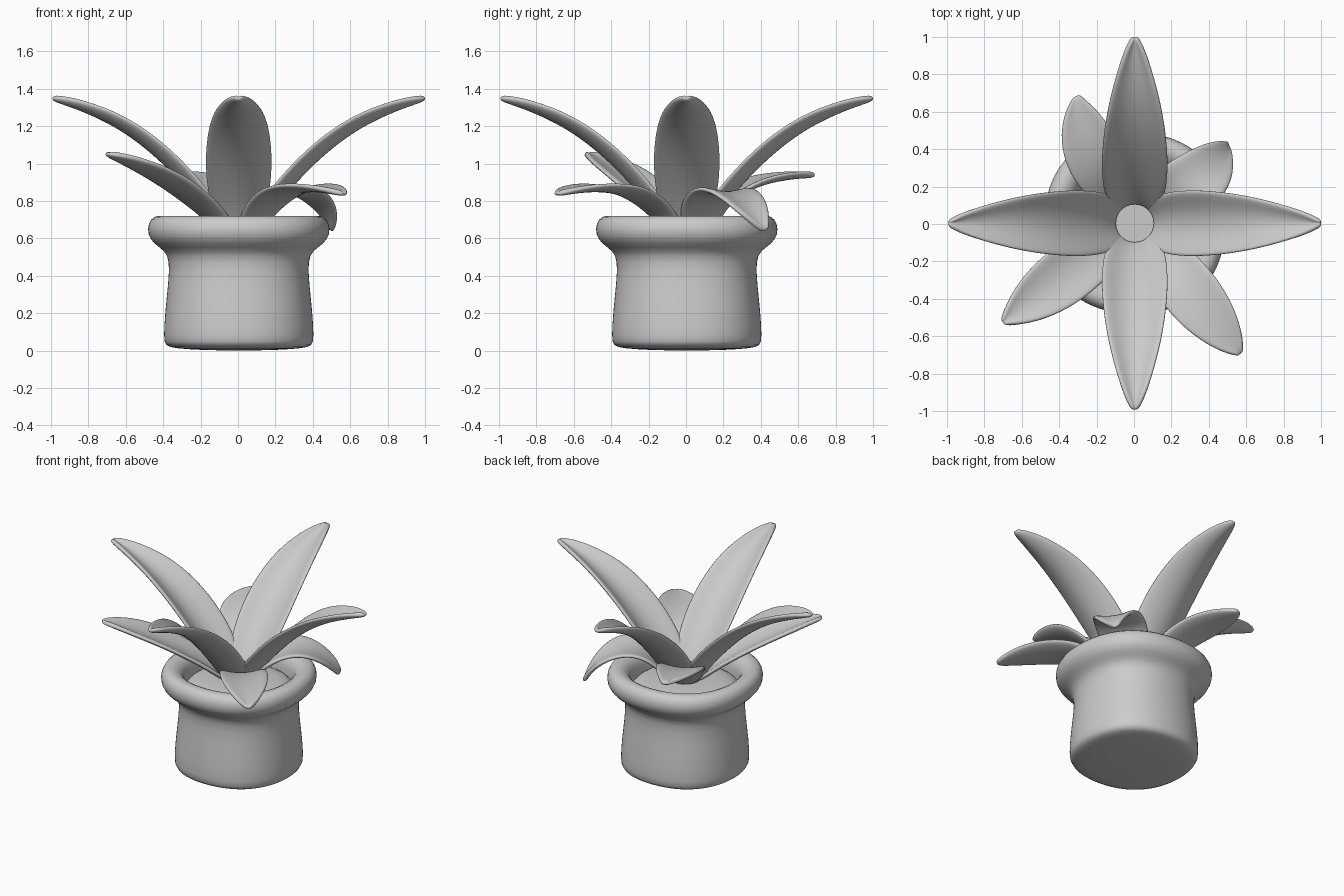
import bpy, bmesh
from math import sin, cos, pi, radians, hypot

if "Cube" in bpy.data.objects:
    bpy.data.objects.remove(bpy.data.objects["Cube"])


def finish(name, bm, levels=2, thickness=0.0):
    bmesh.ops.recalc_face_normals(bm, faces=bm.faces)
    mesh = bpy.data.meshes.new(name)
    bm.to_mesh(mesh)
    bm.free()
    for p in mesh.polygons:
        p.use_smooth = True
    ob = bpy.data.objects.new(name, mesh)
    bpy.context.collection.objects.link(ob)
    ob.location = (0.004, 0.004, 0)
    if thickness:
        m = ob.modifiers.new("thickness", 'SOLIDIFY')
        m.thickness = thickness
        m.offset = 0
    if levels:
        m = ob.modifiers.new("smooth", 'SUBSURF')
        m.levels = m.render_levels = levels
    return ob


def lathe(name, profile, levels=1, n=48, square=0.019):
    """Revolve (radius, z) points, slightly squared; closes onto the axis."""
    bm = bmesh.new()
    rings = []
    for r, z in profile:
        if r == 0:
            rings.append([bm.verts.new((0, 0, z))] * n)
            continue
        ring = []
        for i in range(n):
            t = 2 * pi * i / n
            q = r * (1 + square * (1 - cos(4 * t)))
            ring.append(bm.verts.new((q * cos(t), q * sin(t), z)))
        rings.append(ring)
    for a, b in zip(rings, rings[1:]):
        for i in range(n):
            j = (i + 1) % n
            bm.faces.new(dict.fromkeys((a[i], a[j], b[j], b[i])))
    return finish(name, bm, levels)


def leaf(name, angle, path, widths, cup, bend=0.0, roll=(0, 0), thickness=0.03):
    """Channelled leaf along a (distance, z) path, turned to an angle about z."""
    bm = bmesh.new()
    rows = []
    last = len(path) - 1
    ca, sa = cos(radians(angle)), sin(radians(angle))
    for k, ((r, z), w) in enumerate(zip(path, widths)):
        (r0, z0), (r1, z1) = path[max(k - 1, 0)], path[min(k + 1, last)]
        d = hypot(r1 - r0, z1 - z0)
        nr, nz = -(z1 - z0) / d, (r1 - r0) / d
        side = bend * sin(pi * k / last)
        tilt = roll[0] + (roll[1] - roll[0]) * k / last
        row = []
        for v in (-1, -0.55, 0, 0.55, 1):
            lift = (cup * v * v + tilt * v) * (w / max(widths)) ** 0.7
            x, y = r + nr * lift, side + v * w
            row.append(bm.verts.new((x * ca - y * sa, x * sa + y * ca, z + nz * lift)))
        rows.append(row)
    for a, b in zip(rows, rows[1:]):
        for i in range(4):
            bm.faces.new((a[i], a[i + 1], b[i + 1], b[i]))
    return finish(name, bm, 2, thickness)


# Pot with a thick rolled rim and hollow top
lathe("pot", [(0, 0.0), (0.2, 0.003), (0.34, 0.012), (0.395, 0.025), (0.402, 0.07),
              (0.395, 0.2), (0.377, 0.36), (0.37, 0.48), (0.395, 0.535), (0.455, 0.57),
              (0.488, 0.62), (0.486, 0.68), (0.455, 0.722), (0.4, 0.722), (0.355, 0.69),
              (0.335, 0.64), (0.33, 0.56)])

# Soil and the short stem the leaves grow from
lathe("soil", [(0, 0.64), (0.2, 0.635), (0.3, 0.62), (0.335, 0.58)])
stem = lathe("stem", [(0, 0.71), (0.102, 0.71), (0.102, 0.58)], 0, square=0)
for p in stem.data.polygons:
    p.use_smooth = False

# Four tall leaves
tall = [(0.09, 0.63), (0.17, 0.75), (0.29, 0.89), (0.45, 1.055),
        (0.65, 1.205), (0.85, 1.295), (0.95, 1.33), (0.998, 1.35)]
for i in range(4):
    leaf(f"tall_leaf_{i + 1}", 90 * i, tall,
         (0.1, 0.155, 0.18, 0.178, 0.148, 0.087, 0.045, 0.012), 0.078)

# Four short leaves, each arching differently
short_w = (0.08, 0.13, 0.155, 0.16, 0.125, 0.065, 0.015)
leaf("short_leaf_back_left", 114.5,
     [(0.09, 0.63), (0.19, 0.75), (0.32, 0.85), (0.46, 0.9), (0.6, 0.925), (0.7, 0.935), (0.75, 0.937)],
     short_w, 0.03, 0.05)
leaf("short_leaf_back_right", 40,
     [(0.09, 0.63), (0.18, 0.76), (0.31, 0.845), (0.44, 0.835), (0.55, 0.765), (0.62, 0.69), (0.65, 0.64)],
     (0.09, 0.16, 0.175, 0.16, 0.12, 0.06, 0.015), 0.03, -0.04, (-0.03, 0.04))
leaf("short_leaf_front_right", -51,
     [(0.09, 0.63), (0.21, 0.75), (0.37, 0.835), (0.54, 0.86), (0.71, 0.86), (0.84, 0.845), (0.9, 0.838)],
     short_w, 0.03)
leaf("short_leaf_front_left", 217,
     [(0.09, 0.63), (0.21, 0.73), (0.37, 0.83), (0.53, 0.915), (0.7, 0.985), (0.82, 1.03), (0.885, 1.052)],
     short_w, 0.04)
